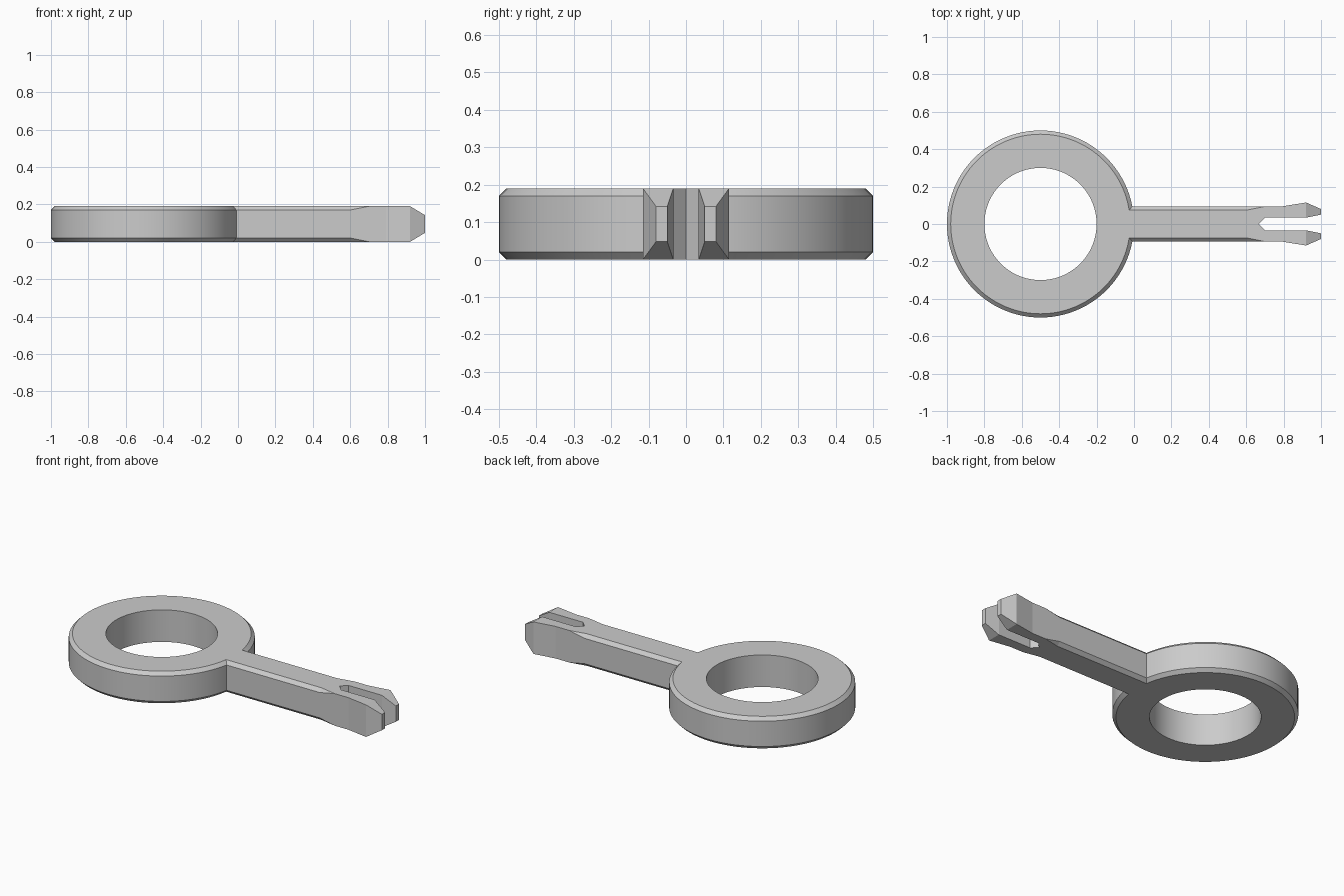
import bpy, bmesh, math
from mathutils import Vector

cube = bpy.data.objects.get("Cube")
if cube:
    bpy.data.objects.remove(cube, do_unlink=True)

HEIGHT = 0.19
CHAMFER = 0.02
RING_X, RING_OUTER, RING_INNER = -0.5, 0.5, 0.3
SEGMENTS = 96

grey = bpy.data.materials.new("plain grey")
grey.use_nodes = True
grey.diffuse_color = (0.6, 0.6, 0.6, 1)
grey.node_tree.nodes["Principled BSDF"].inputs["Base Color"].default_value = (0.6, 0.6, 0.6, 1)


def loft(name, sections, closed=False):
    """Skin a row of equal-length cross-sections, capped unless closed."""
    bm = bmesh.new()
    rows = [[bm.verts.new(p) for p in s] for s in sections]
    n = len(rows[0])
    pairs = list(zip(rows, rows[1:]))
    if closed:
        pairs.append((rows[-1], rows[0]))
    else:
        bm.faces.new(rows[0])
        bm.faces.new(rows[-1])
    for a, b in pairs:
        for i in range(n):
            j = (i + 1) % n
            bm.faces.new((a[i], a[j], b[j], b[i]))
    bmesh.ops.remove_doubles(bm, verts=bm.verts, dist=0.0001)
    bmesh.ops.recalc_face_normals(bm, faces=bm.faces)
    mesh = bpy.data.meshes.new(name)
    bm.to_mesh(mesh)
    bm.free()
    mesh.materials.append(grey)
    obj = bpy.data.objects.new(name, mesh)
    bpy.context.collection.objects.link(obj)
    return obj


def combine(target, other, operation):
    """Apply a boolean and discard the helper."""
    other.hide_render = True
    mod = target.modifiers.new(operation, "BOOLEAN")
    mod.operation = operation
    mod.solver = "EXACT"
    mod.object = other
    bpy.context.view_layer.objects.active = target
    bpy.ops.object.modifier_apply(modifier=mod.name)
    bpy.data.objects.remove(other, do_unlink=True)


def shaft_section(x, half, low, high, c):
    """Rectangle with chamfered corners, across the shaft."""
    quarter = [(half, high - c), (half - c, high)]
    top = quarter + [(-y, z) for y, z in reversed(quarter)]
    bottom = [(y, low + high - z) for y, z in reversed(top)]
    return [Vector((x, y, z)) for y, z in top + bottom]


# Ring handle, chamfered on its outer rims
profile = [(RING_INNER, 0), (RING_OUTER - CHAMFER, 0), (RING_OUTER, CHAMFER),
           (RING_OUTER, HEIGHT - CHAMFER), (RING_OUTER - CHAMFER, HEIGHT), (RING_INNER, HEIGHT)]
turns = [2 * math.pi * i / SEGMENTS for i in range(SEGMENTS)]
body = loft("ring_and_shaft",
            [[(RING_X + r * math.cos(a), r * math.sin(a), z) for r, z in profile] for a in turns],
            closed=True)

# Shaft whose chamfer fades out before the flared, tapered tip
shaft = loft("shaft", [
    shaft_section(-0.1, 0.094, 0, HEIGHT, CHAMFER),
    shaft_section(0.6, 0.094, 0, HEIGHT, CHAMFER),
    shaft_section(0.7, 0.094, 0, HEIGHT, 0),
    shaft_section(0.79, 0.094, 0, HEIGHT, 0),
    shaft_section(0.92, 0.115, 0, HEIGHT, 0),
    shaft_section(1.0, 0.08, 0.048, HEIGHT - 0.048, 0),
])

# Pointed slot that splits the tip into two prongs
half_slot = [(0.7, 0.034), (0.92, 0.034), (1.04, 0.058)]
outline = [(0.666, 0)] + half_slot + [(x, -y) for x, y in reversed(half_slot)]
slot = loft("slot_cutter", [[(x, y, z) for x, y in outline] for z in (-0.1, HEIGHT + 0.1)])

combine(shaft, slot, "DIFFERENCE")
combine(body, shaft, "UNION")

# Smooth the round walls, keep the chamfers crisp
bpy.ops.object.select_all(action="DESELECT")
body.select_set(True)
bpy.context.view_layer.objects.active = body
bpy.ops.object.shade_smooth_by_angle(angle=math.radians(8))
